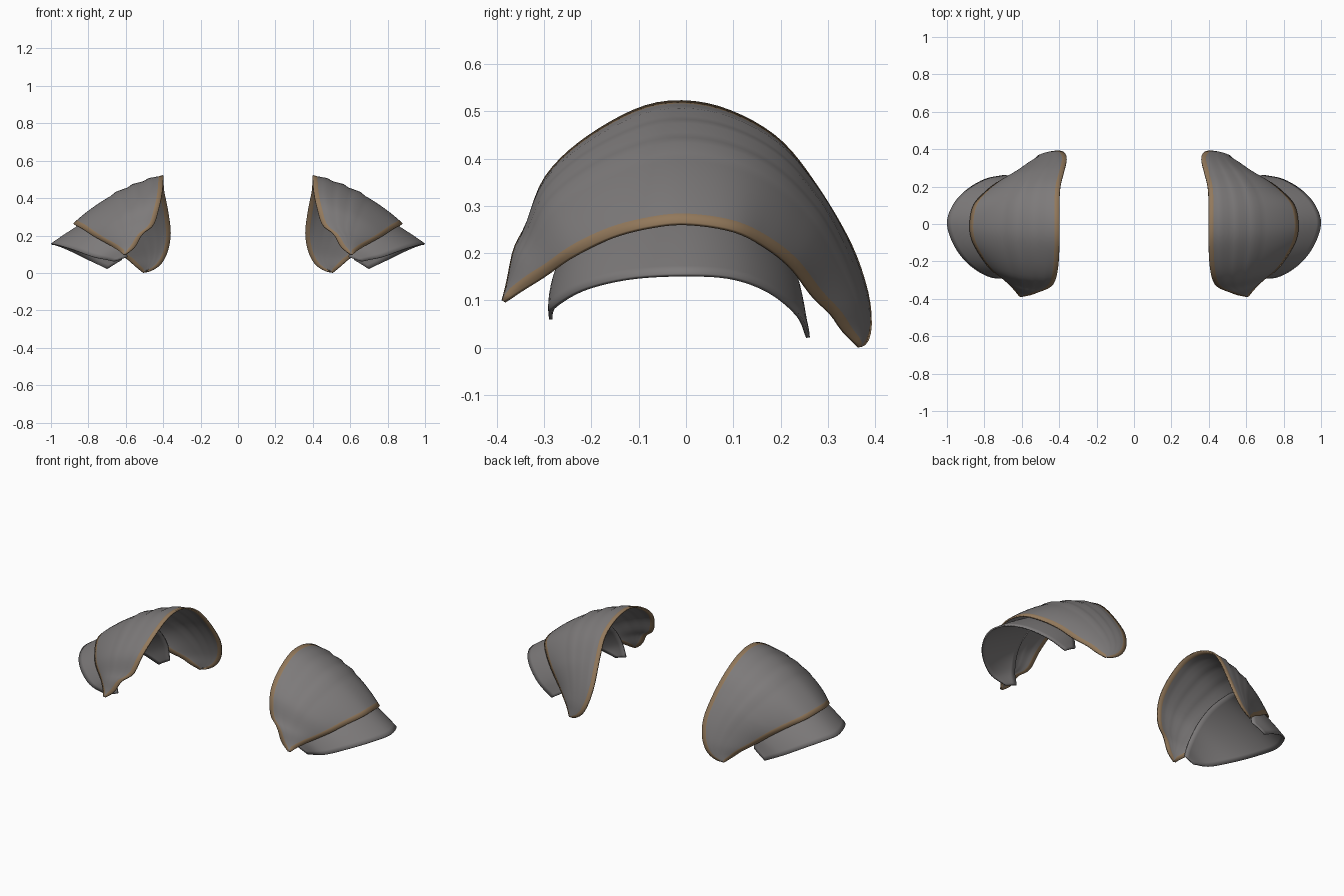
import bpy, bmesh, math
from mathutils import Vector as V

if "Cube" in bpy.data.objects:
    bpy.data.objects.remove(bpy.data.objects["Cube"])


def material(name, rgb):
    m = bpy.data.materials.new(name)
    m.diffuse_color = (*rgb, 1)
    m.use_nodes = True
    m.node_tree.nodes["Principled BSDF"].inputs["Base Color"].default_value = m.diffuse_color
    return m


STEEL = material("grey steel", (0.205, 0.195, 0.195))
BRONZE = material("bronze trim", (0.29, 0.19, 0.105))


def resample(pts, n):
    """Smooth curve through pts, n+1 points spaced evenly by length."""
    p = [V(q) for q in pts]
    p = [2 * p[0] - p[1]] + p + [2 * p[-1] - p[-2]]
    fine = []
    for i in range(1, len(p) - 2):
        a, b, c, d = p[i - 1:i + 3]
        for k in range(12):
            t = k / 12
            fine.append(0.5 * (2 * b + (c - a) * t + (2 * a - 5 * b + 4 * c - d) * t * t
                               + (3 * b - a - 3 * c + d) * t ** 3))
    fine.append(p[-2])
    acc = [0]
    for a, b in zip(fine, fine[1:]):
        acc.append(acc[-1] + (b - a).length)
    out, j = [], 0
    for i in range(n + 1):
        s = acc[-1] * i / n
        while j < len(fine) - 2 and acc[j + 1] < s:
            j += 1
        f = (s - acc[j]) / max(acc[j + 1] - acc[j], 1e-9)
        out.append(fine[j].lerp(fine[j + 1], min(f, 1)))
    return out


def shell(name, inner, outer, bulge, trim=0.0, steps=0.0, thick=0.008, nu=56, nv=18):
    """Curved plate lofted between two edge curves, bulged outward, mirrored in x."""
    A, B = resample(inner, nu), resample(outer, nu)
    centre = V((0.5, 0, 0))
    bm = bmesh.new()
    grid = []
    for i in range(nu + 1):
        a, b = A[i], B[i]
        length = (b - a).length
        w = min(0.42, (trim or 0.03) / max(length, 1e-6))
        col = []
        for j in range(nv + 1):
            if j == 0:
                v = 0
            elif j == nv:
                v = 1
            else:
                v = w + (1 - 2 * w) * (j - 1) / (nv - 2)
            p = a.lerp(b, v)
            d = (p - centre).normalized()
            amount = 4 * v * (1 - v) * bulge * min(1, length / 0.4)
            # shallow overlapping lames near the inner side
            if 1 < j < 11:
                amount += steps * ((j - 1) % 3) / 2 * math.sin(math.pi * i / nu) ** 2
            col.append(bm.verts.new(p + d * amount))
        grid.append(col)
    for i in range(nu):
        for j in range(nv):
            f = bm.faces.new((grid[i][j], grid[i][j + 1], grid[i + 1][j + 1], grid[i + 1][j]))
            f.smooth = True
            f.material_index = 1 if trim and j in (0, nv - 1) else 0
    bmesh.ops.remove_doubles(bm, verts=bm.verts, dist=0.0005)
    bmesh.ops.recalc_face_normals(bm, faces=bm.faces)
    # normals must point away from the shoulder
    if sum(f.normal.dot(f.calc_center_median() - centre) for f in bm.faces) < 0:
        bmesh.ops.reverse_faces(bm, faces=bm.faces)
    me = bpy.data.meshes.new(name)
    bm.to_mesh(me)
    bm.free()
    me.materials.append(STEEL)
    me.materials.append(BRONZE)
    ob = bpy.data.objects.new(name, me)
    bpy.context.collection.objects.link(ob)
    so = ob.modifiers.new("thickness", 'SOLIDIFY')
    so.thickness = thick
    so.offset = -1
    ob.modifiers.new("both shoulders", 'MIRROR').use_mirror_merge = False
    bpy.context.view_layer.objects.active = ob
    ob.select_set(True)
    bpy.ops.object.shade_smooth_by_angle(angle=math.radians(40))
    ob.select_set(False)
    return ob


# Upper shoulder plate with bronze edging
shell("upper_shoulder_plate",
      [(.60, -.39, .10), (.55, -.38, .14), (.51, -.365, .21), (.45, -.34, .26),
       (.42, -.30, .36), (.405, -.22, .44), (.40, -.10, .508), (.40, 0, .523),
       (.40, .10, .50), (.395, .20, .44), (.375, .28, .34), (.36, .35, .22),
       (.375, .385, .12), (.41, .393, .05), (.46, .385, .012), (.50, .37, .001)],
      [(.615, -.387, .10), (.64, -.355, .12), (.69, -.305, .15), (.77, -.24, .195),
       (.83, -.16, .235), (.87, -.08, .257), (.88, 0, .265), (.86, .10, .25),
       (.80, .17, .215), (.73, .225, .17), (.65, .27, .11), (.59, .31, .07),
       (.55, .335, .035), (.51, .37, .002)],
      bulge=0.035, trim=0.03, steps=0.007)

# Lower plate tucked beneath it
shell("lower_shoulder_plate",
      [(.59, -.285, .085), (.61, -.275, .17), (.63, -.22, .27), (.64, -.12, .335),
       (.65, 0, .36), (.64, .10, .335), (.63, .18, .26), (.62, .23, .17), (.62, .25, .07)],
      [(.66, -.29, .06), (.77, -.285, .085), (.88, -.22, .125), (.96, -.12, .15),
       (1.0, 0, .157), (.97, .10, .15), (.90, .18, .12), (.80, .24, .07), (.70, .262, .022)],
      bulge=0.012)
